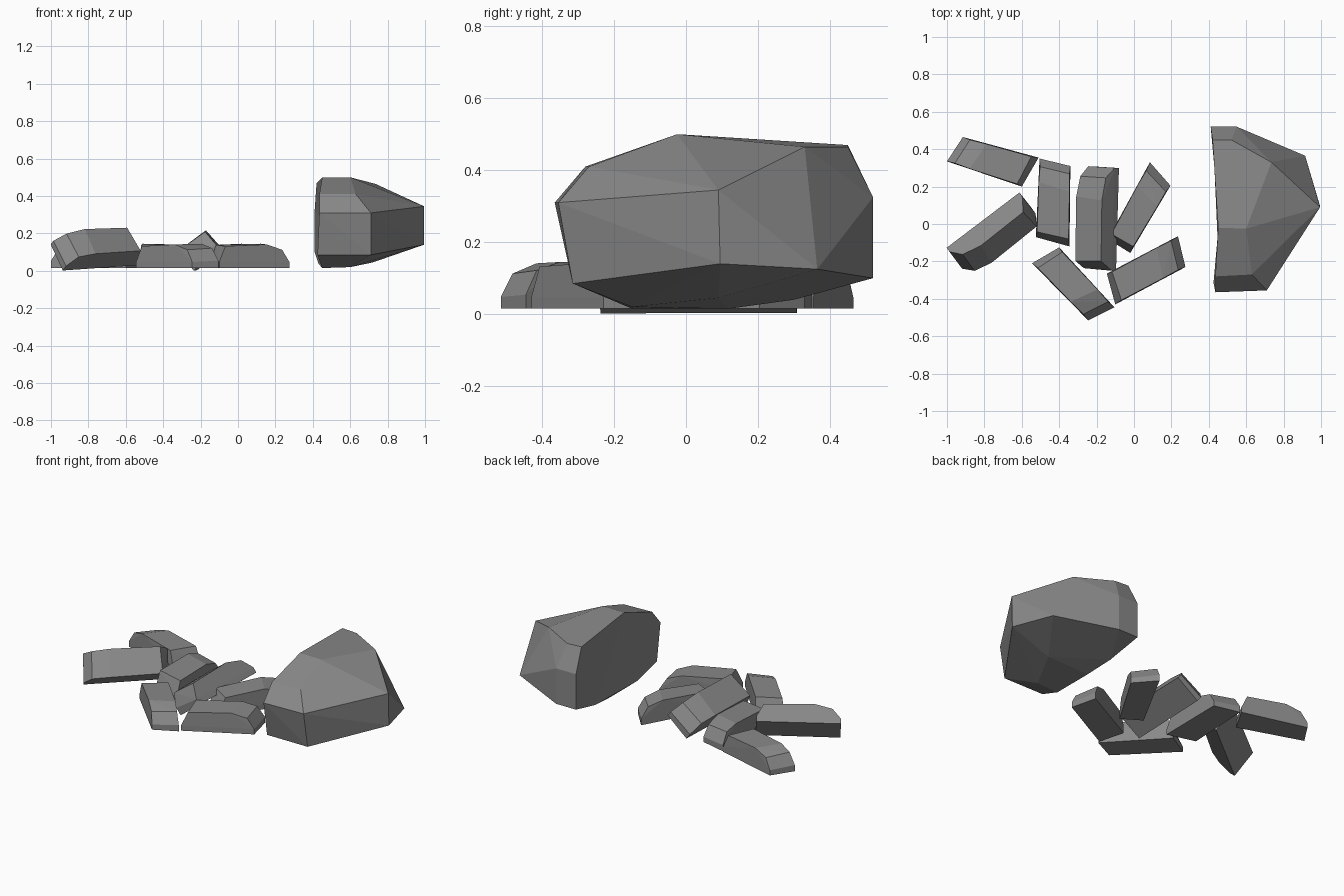
import bpy, bmesh, math
from mathutils import Vector, Matrix

if "Cube" in bpy.data.objects:
    bpy.data.objects.remove(bpy.data.objects["Cube"])

stone_grey = bpy.data.materials.new("dark_stone")
stone_grey.diffuse_color = (0.25, 0.25, 0.25, 1)
stone_grey.use_nodes = True
stone_grey.node_tree.nodes["Principled BSDF"].inputs["Base Color"].default_value = stone_grey.diffuse_color


def hull_object(name, points, dip=0):
    """Faceted stone: convex hull of corner points; dip hollows the -x side."""
    bm = bmesh.new()
    for p in points:
        bm.verts.new(p)
    res = bmesh.ops.convex_hull(bm, input=bm.verts[:])
    junk = {g for g in res["geom_interior"] + res["geom_unused"]
            if isinstance(g, bmesh.types.BMVert)}
    bmesh.ops.delete(bm, geom=list(junk), context='VERTS')
    bmesh.ops.recalc_face_normals(bm, faces=bm.faces[:])
    if dip:
        side = [f for f in bm.faces if f.normal.x < -0.85]
        merged = bmesh.ops.dissolve_faces(bm, faces=side)["region"]
        centre = bmesh.ops.poke(bm, faces=merged)["verts"]
        for v in centre:
            v.co.x += dip
    bmesh.ops.dissolve_limit(bm, angle_limit=math.radians(2),
                             verts=bm.verts[:], edges=bm.edges[:])
    bmesh.ops.recalc_face_normals(bm, faces=bm.faces[:])
    mesh = bpy.data.meshes.new(name)
    bm.to_mesh(mesh)
    bm.free()
    mesh.materials.append(stone_grey)
    obj = bpy.data.objects.new(name, mesh)
    bpy.context.collection.objects.link(obj)
    return obj


# Shared chip shape: (along, across, up), steep end at 0, bevelled end at 1
CHIP = [(0, 0, 0), (0, 1, 0), (1, 1, 0), (1, 0, 0),
        (0, 0, .35), (0, 1, .25), (.07, .03, .95), (.09, .97, .9),
        (1, 0, .3), (1, 1, .25), (.9, .03, .82), (.9, .97, .75),
        (.7, .01, 1), (.68, .98, .97)]


def chip(name, corners, height=0.13, roll=0, pitch=0):
    """corners: bevelled end left/right, then steep end right/left."""
    fl, fr, br, bl = [Vector((x, y, 0)) for x, y in corners]
    pts = [bl.lerp(br, v).lerp(fl.lerp(fr, v), u) + Vector((0, 0, w * height))
           for u, v, w in CHIP]
    base = 0.015
    if roll:
        centre = (fl + fr + br + bl) / 4 + Vector((0, 0, height / 2))
        axis = (fl + fr - br - bl).normalized()
        rot = (Matrix.Rotation(math.radians(pitch), 3, axis.cross(Vector((0, 0, 1))))
               @ Matrix.Rotation(math.radians(roll), 3, axis))
        pts = [centre + rot @ (p - centre) for p in pts]
        base = 0.002
    low = min(p.z for p in pts)
    return hull_object(name, [p + Vector((0, 0, base - low)) for p in pts])


# Small stones lying flat
chip("stone_back_left", [(-1, .335), (-.915, .465), (-.51, .355), (-.60, .20)])
chip("stone_middle_left", [(-.505, .35), (-.34, .31), (-.345, -.12), (-.525, -.07)])
chip("stone_back_right", [(.085, .33), (.195, .205), (-.02, -.155), (-.14, -.08)])
chip("stone_front_left", [(-.105, -.445), (-.245, -.515), (-.545, -.21), (-.40, -.125)])
chip("stone_front_right", [(.235, -.065), (.275, -.23), (-.10, -.43), (-.145, -.265)])

# Small stones tipped onto an edge
chip("stone_tipped_left", [(-.89, -.285), (-.99, -.14), (-.60, .155), (-.50, .015)],
     height=.13, roll=-52, pitch=-3)
chip("stone_tipped_middle", [(-.28, .31), (-.105, .30), (-.12, -.25), (-.30, -.235)],
     height=.14, roll=-38)

# Large boulder with a slightly hollow left side
hull_object("boulder", [
    (.60, -.025, .50), (.45, -.02, .50), (.735, .33, .465),
    (.42, .45, .47), (.52, .45, .465), (.41, .52, .325), (.55, .52, .325),
    (.41, .52, .10), (.55, .52, .10), (.995, .09, .345), (.995, .095, .14),
    (.915, .365, .125), (.71, -.355, .31), (.71, -.315, .085),
    (.435, -.365, .31), (.425, -.315, .085), (.63, -.27, .41), (.435, -.28, .41),
    (.45, -.15, .015), (.60, -.15, .02), (.45, .12, .015), (.72, .09, .045),
    (.43, .30, .04)], dip=0.03)
